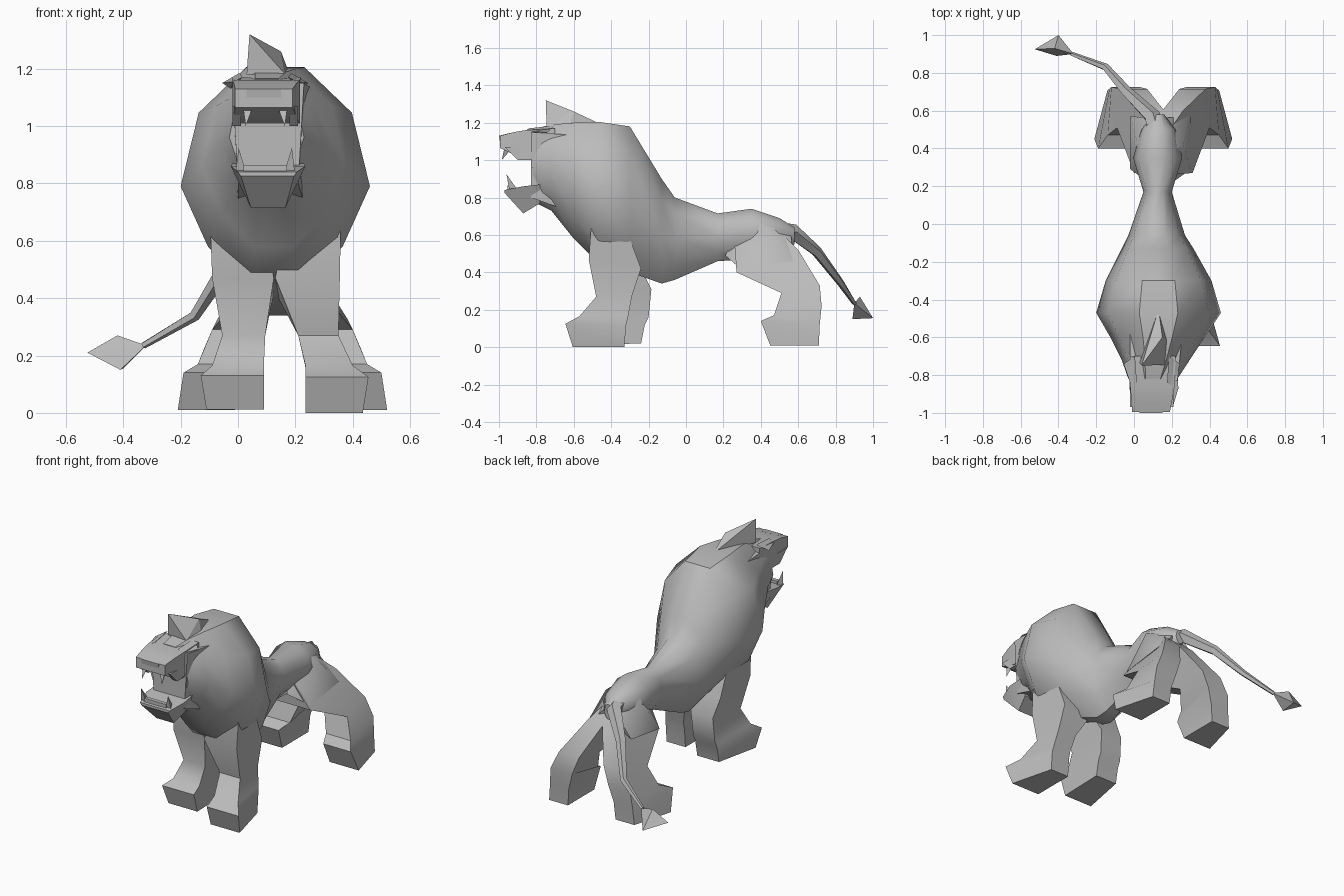
import bpy, bmesh, math
from mathutils import Vector

cube = bpy.data.objects.get("Cube")
if cube:
    bpy.data.objects.remove(cube)

GREY = (0.5, 0.5, 0.5, 1)
stone = bpy.data.materials.new("stone_grey")
stone.use_nodes = True
stone.diffuse_color = GREY
stone.node_tree.nodes["Principled BSDF"].inputs["Base Color"].default_value = GREY


def finish(name, bm, angle=40):
    bmesh.ops.recalc_face_normals(bm, faces=bm.faces)
    mesh = bpy.data.meshes.new(name)
    bm.to_mesh(mesh)
    bm.free()
    mesh.materials.append(stone)
    ob = bpy.data.objects.new(name, mesh)
    bpy.context.collection.objects.link(ob)
    bpy.ops.object.select_all(action='DESELECT')
    ob.select_set(True)
    bpy.context.view_layer.objects.active = ob
    bpy.ops.object.shade_smooth_by_angle(angle=math.radians(angle))
    return ob


def loft(name, rings, angle=40):
    """Skin a list of equal-length point rings and cap both ends."""
    bm = bmesh.new()
    rows = [[bm.verts.new(p) for p in ring] for ring in rings]
    n = len(rows[0])
    for a, b in zip(rows, rows[1:]):
        for i in range(n):
            j = (i + 1) % n
            bm.faces.new((a[i], a[j], b[j], b[i]))
    bm.faces.new(rows[0])
    bm.faces.new(rows[-1])
    return finish(name, bm, angle)


def hull(name, points, angle=20):
    bm = bmesh.new()
    for p in points:
        bm.verts.new(p)
    result = bmesh.ops.convex_hull(bm, input=bm.verts)
    inside = [v for v in result["geom_interior"] if isinstance(v, bmesh.types.BMVert)]
    bmesh.ops.delete(bm, geom=inside, context='VERTS')
    return finish(name, bm, angle)


# Torso and mane: ten-sided sections (y, centre x, half width, bottom, middle, top)
def body_ring(y, cx, hw, bottom, mid, top):
    ring = []
    for k in range(10):
        a = math.radians(18 + 36 * k)
        c = math.cos(a) / math.cos(math.radians(18))
        z = mid + c * (top - mid if c > 0 else mid - bottom)
        taper = .88 if c < -.1 else 1
        ring.append((cx + taper * hw * math.sin(a), y, z))
    return ring


torso = [
    (-.82, .10, .13, .78, .96, 1.165),
    (-.72, .115, .18, .73, .94, 1.19),
    (-.60, .125, .25, .58, .86, 1.20),
    (-.47, .13, .33, .45, .79, 1.205),
    (-.30, .13, .28, .40, .77, 1.18),
    (-.13, .125, .19, .34, .60, .90),
    (-.06, .12, .15, .36, .58, .80),
    (.17, .125, .075, .46, .59, .715),
    (.35, .125, .13, .47, .61, .74),
    (.50, .13, .09, .50, .61, .69),
    (.58, .13, .03, .55, .59, .64),
]
loft("torso_and_mane", [body_ring(*s) for s in torso], 45)


# Head and jaws: four-sided sections (y, x min, x max, bottom, top, bottom inset)
def jaw_ring(y, x0, x1, z0, z1, inset):
    return [(x0 + inset, y, z0), (x1 - inset, y, z0), (x1, y, z1), (x0, y, z1)]


loft("head", [jaw_ring(*s) for s in (
    (-.83, -.02, .23, .80, 1.15, .02),
    (-.55, -.02, .26, .70, 1.13, .02))], 20)
loft("upper_jaw", [jaw_ring(*s) for s in (
    (-.70, -.02, .22, 1.0, 1.17, 0),
    (-.86, -.02, .215, 1.01, 1.16, 0),
    (-.92, -.015, .205, 1.03, 1.15, 0),
    (-.995, -.01, .19, 1.065, 1.13, 0))], 20)
loft("lower_jaw", [jaw_ring(*s) for s in (
    (-.78, -.02, .23, .77, .87, .04),
    (-.87, -.025, .235, .715, .86, .07),
    (-.97, 0, .205, .825, .84, .01))], 20)
hull("nose", [(x, y, z) for x in (.03, .15)
              for y, z in ((-1, 1.13), (-.99, 1.07), (-.94, 1.145))])

# Lips on each side of the open mouth, fangs, and brows
for side, s in (("right", -1), ("left", 1)):
    mx = .095
    hull(side + "_lip", [(mx + s * w, y, z) for w in (.085, .115)
                         for y, z in ((-.97, 1.07), (-.90, 1.0), (-.82, 1.0), (-.82, 1.07))])
    for name, y, z, tip in (("upper_fang", -.97, 1.07, 1.0), ("lower_fang", -.945, .84, .925)):
        x = mx + s * (.06 if tip == 1.0 else .085)
        hull(side + "_" + name, [(x - .018, y, z), (x + .018, y, z),
                                 (x, y + .045, z), (x + s * .008, y - .015, tip)])
    hull(side + "_brow", [(mx + s * .11, -.86, 1.155), (mx + s * .08, -.84, 1.17),
                          (mx + s * .15, -.74, 1.15), (mx + s * .09, -.70, 1.185),
                          (mx + s * .12, -.78, 1.13)])
hull("lower_teeth", [(x, y, z) for x in (.02, .17) for y in (-.955, -.93) for z in (.83, .865)])

# Pointed crest on the head
hull("crest", [(.03, -.735, 1.18), (.165, -.745, 1.18), (.04, -.75, 1.32),
               (.15, -.60, 1.26), (.18, -.62, 1.18), (.13, -.45, 1.19)])


# Legs: four-sided sections
# (x inner, x outer, front y, front z, back y, back z, inward shift of the outer back corner)
def leg_ring(x0, x1, yf, zf, yb, zb, turn):
    return [(x0, yf, zf), (x1, yf, zf), (x1 - turn, yb, zb), (x0, yb, zb)]


loft("left_front_leg", [leg_ring(*s) for s in (
    (.18, .36, -.50, .74, -.36, .74, .02),
    (.13, .355, -.52, .47, -.24, .42, .02),
    (.21, .35, -.48, .27, -.29, .27, .01),
    (.235, .40, -.57, .165, -.31, .16, .04),
    (.235, .455, -.645, .125, -.32, .12, .09),
    (.235, .435, -.605, 0, -.33, 0, .07))])
loft("right_front_leg", [leg_ring(*s) for s in (
    (.08, -.10, -.50, .74, -.36, .74, -.02),
    (.125, -.09, -.51, .47, -.24, .42, -.02),
    (.095, -.055, -.46, .27, -.185, .31, 0),
    (.09, -.09, -.51, .165, -.20, .16, -.03),
    (.09, -.13, -.565, .13, -.22, .12, -.07),
    (.09, -.11, -.53, .012, -.24, .02, -.05))])

hind = ((.10, .19, .26, .56, .50, .62, 0),
        (.15, .31, .27, .40, .60, .52, .05),
        (.24, .40, .51, .29, .715, .33, .02),
        (.28, .45, .47, .17, .725, .22, .02),
        (.31, .50, .40, .14, .715, .12, .06),
        (.32, .52, .45, .01, .71, .01, .07))
loft("left_hind_leg", [leg_ring(*s) for s in hind])
loft("right_hind_leg", [leg_ring(.31 - a, .31 - b, *rest, -turn)
                        for a, b, *rest, turn in hind])

# Haunches that blend the hips into the thighs
for side, s in (("left", 1), ("right", -1)):
    mx = .14
    hull(side + "_haunch", [(.13, .34, .735), (.13, .56, .64), (mx + s * .12, .42, .64),
                            (mx + s * .16, .29, .42), (mx + s * .16, .57, .46),
                            (mx + s * .05, .21, .49), (mx + s * .04, .54, .50)], 50)

# Tail with a flat diamond tuft
path = [(.13, .43, .62), (.095, .57, .615), (-.04, .70, .51), (-.15, .83, .34), (-.33, .90, .235)]
width = [.06, .045, .03, .02, .012]
rings = []
for i, p in enumerate(path):
    d = (Vector(path[min(i + 1, 4)]) - Vector(path[max(i - 1, 0)])).normalized()
    u = d.cross(Vector((0, 0, 1))).normalized()
    v = u.cross(d)
    rings.append([Vector(p) + width[i] * (u * math.cos(a) + v * math.sin(a))
                  for a in (math.tau * k / 5 for k in range(5))])
loft("tail", rings, 60)
hull("tail_tuft", [(-.32, .90, .235), (-.42, .93, .27), (-.525, .925, .21),
                   (-.40, 1.0, .155), (-.41, .89, .15)])
